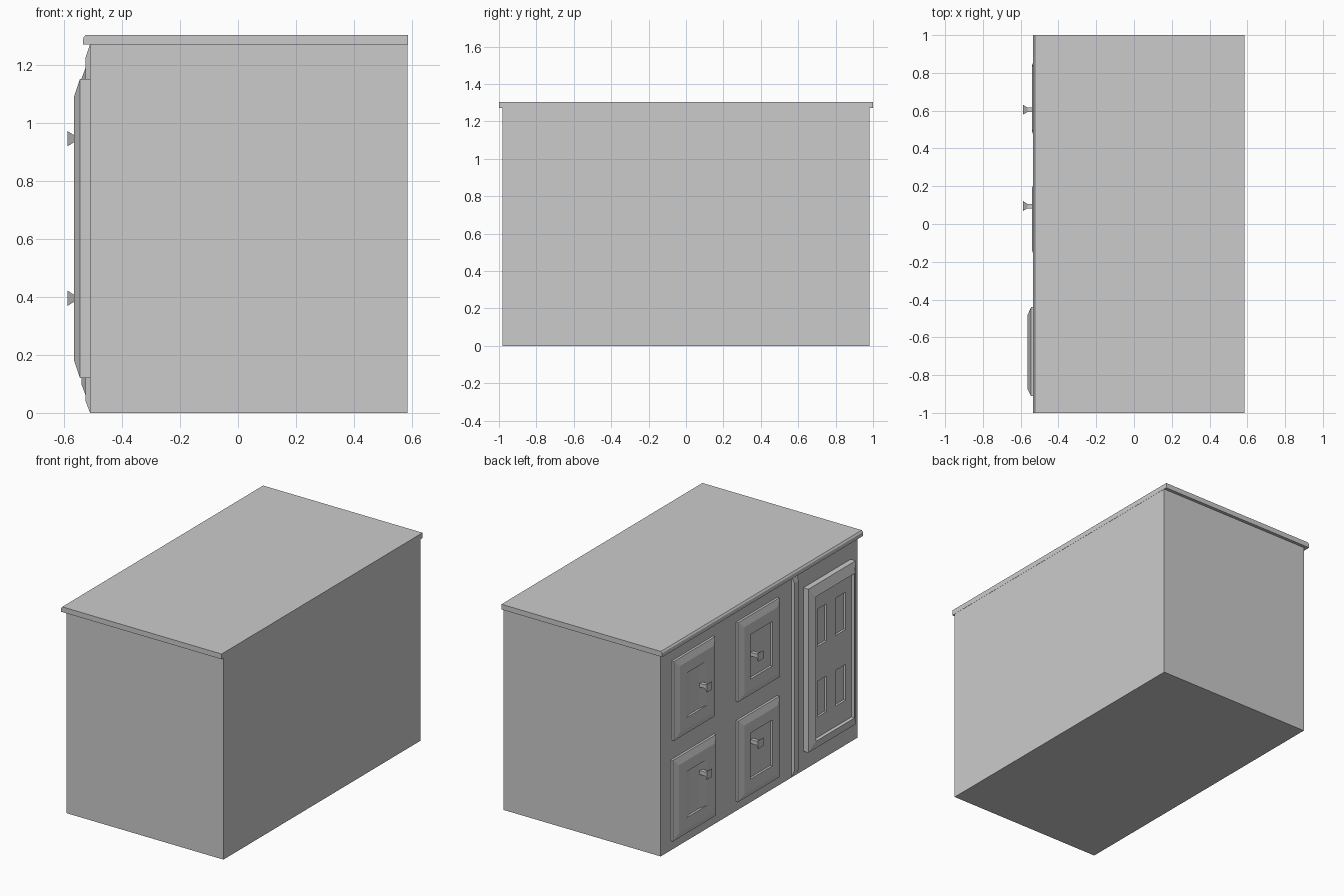
import bpy, bmesh

if "Cube" in bpy.data.objects:
    bpy.data.objects.remove(bpy.data.objects["Cube"])

BODY_X = -0.51   # plane of the cabinet face that carries the doors


def finish(bm, name):
    mesh = bpy.data.meshes.new(name)
    bm.to_mesh(mesh)
    bm.free()
    obj = bpy.data.objects.new(name, mesh)
    bpy.context.collection.objects.link(obj)
    return obj


def ring(bm, x, y0, y1, z0, z1):
    return [bm.verts.new((x, y, z)) for y, z in
            ((y1, z0), (y0, z0), (y0, z1), (y1, z1))]


def stack(bm, rects, cap=True):
    """Join rectangular rings (x, y0, y1, z0, z1), back to front."""
    rings = [ring(bm, *r) for r in rects]
    bm.faces.new(rings[0][::-1])
    for a, b in zip(rings, rings[1:]):
        for i in range(4):
            j = (i + 1) % 4
            bm.faces.new((a[i], a[j], b[j], b[i]))
    if cap:
        bm.faces.new(rings[-1])


def stacked(name, rects):
    bm = bmesh.new()
    stack(bm, rects)
    return finish(bm, name)


def grow(r, x, d):
    return (x, r[0] + d, r[1] - d, r[2] + d, r[3] - d)


# Cabinet body
stacked("cabinet_body", [(0.585, -0.98, 0.98, 0, 1.27),
                         (BODY_X, -0.98, 0.98, 0, 1.27)])

# Worktop with a chamfered front edge, profile in x/z swept along y
bm = bmesh.new()
profile = [(0.586, 1.27), (0.586, 1.303), (-0.525, 1.303),
           (-0.533, 1.293), (-0.535, 1.27)]
ends = [[bm.verts.new((x, y, z)) for x, z in profile] for y in (-1, 1)]
bm.faces.new(ends[0])
bm.faces.new(ends[1][::-1])
for i in range(len(profile)):
    j = (i + 1) % len(profile)
    bm.faces.new((ends[0][i], ends[1][i], ends[1][j], ends[0][j]))
bmesh.ops.recalc_face_normals(bm, faces=bm.faces)
finish(bm, "worktop")

# Vertical divider strip, tapered at both ends
stacked("divider_strip", [(BODY_X, -0.38, -0.32, 0, 1.27),
                          (-0.525, -0.37, -0.33, 0.04, 1.225)])


# Small doors: bevelled slab with a recessed centre, and a flared square knob
def small_door(name, rect, hole, slope, knob_y, knob_z):
    y0, y1, z0, z1 = hole
    stacked(name, [grow(rect, BODY_X, 0), grow(rect, -0.525, 0),
                   grow(rect, -0.54, 0.04), (-0.54, *hole),
                   (-0.526, y0 + slope, y1 - slope, z0, z1)])
    stacked(name + "_knob",
            [(x, knob_y - r, knob_y + r, knob_z - r, knob_z + r)
             for x, r in ((-0.525, 0.012), (-0.565, 0.012), (-0.587, 0.026))])


for level, z0, z1, knob_z in (("lower", 0.06, 0.57, 0.395),
                              ("upper", 0.69, 1.19, 0.945)):
    wide = 0.01 if level == "lower" else 0
    h0, h1 = z0 + 0.11, z1 - 0.11
    small_door(level + "_outer_door", (0.46 - wide, 0.87 + wide, z0, z1),
               (0.56, 0.77, h0, h1), 0.06, 0.605, knob_z)
    small_door(level + "_inner_door", (-0.18, 0.23, z0, z1),
               (-0.09, 0.13, h0, h1), 0, 0.095, knob_z)

# Tall door: bevelled rim, sunken field and four sunken panels
bm = bmesh.new()
rect = (-0.91, -0.44, 0.12, 1.15)
stack(bm, [grow(rect, BODY_X, 0), grow(rect, -0.545, 0),
           (-0.565, -0.87, -0.485, 0.18, 1.09),
           (-0.545, -0.868, -0.487, 0.182, 1.088)], cap=False)
ys = (-0.868, -0.81, -0.71, -0.62, -0.53, -0.487)
zs = (0.182, 0.31, 0.535, 0.755, 0.99, 1.088)
grid = [[bm.verts.new((-0.545, y, z)) for z in zs] for y in ys]
panels = []
for i in range(5):
    for j in range(5):
        face = bm.faces.new((grid[i + 1][j], grid[i][j],
                             grid[i][j + 1], grid[i + 1][j + 1]))
        if i in (1, 3) and j in (1, 3):
            panels.append(face)
bm.normal_update()
bmesh.ops.inset_individual(bm, faces=panels, thickness=0.002, depth=-0.012)
bmesh.ops.remove_doubles(bm, verts=bm.verts, dist=0.0002)
finish(bm, "tall_door")
